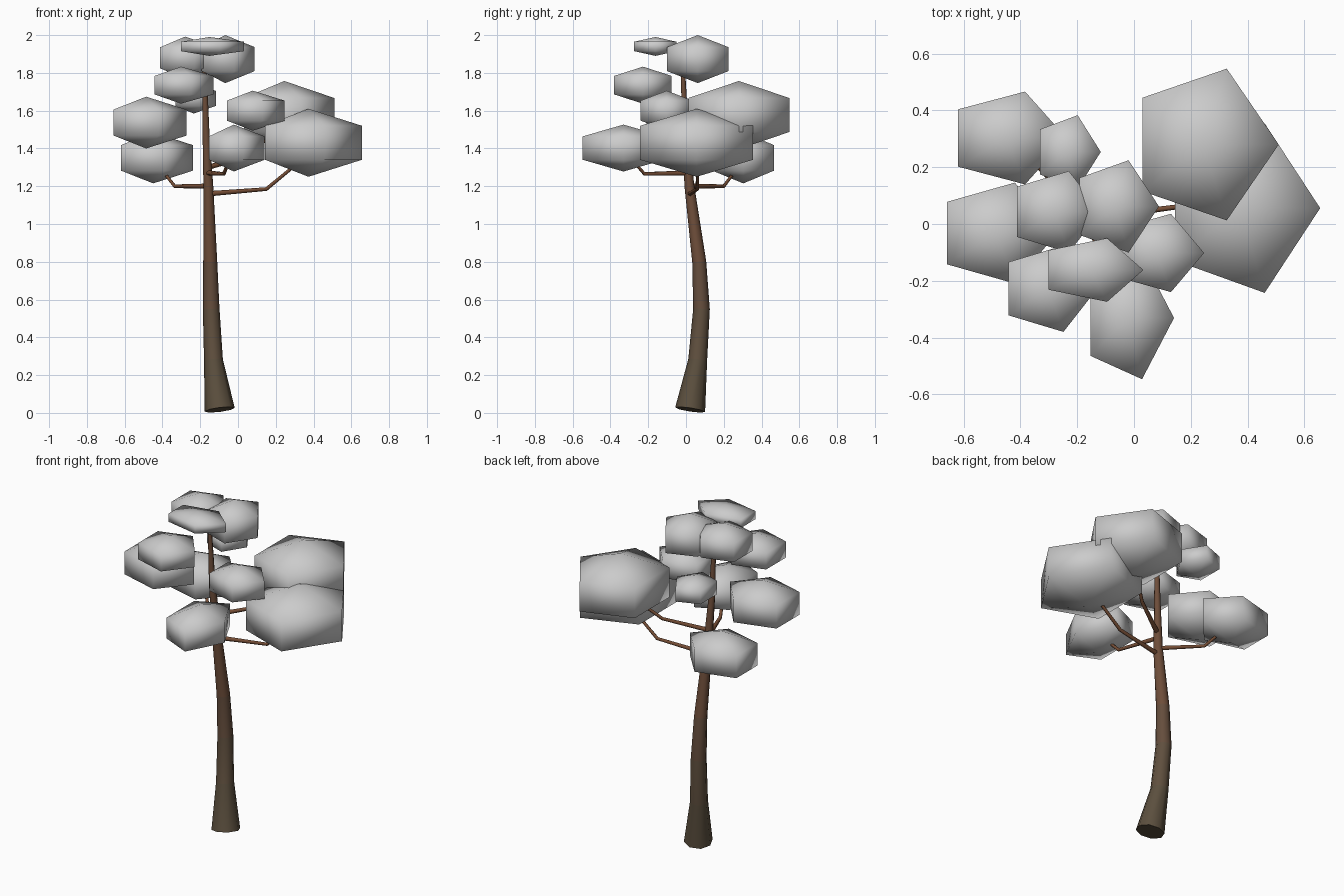
import bpy, bmesh
from math import sin, cos, pi
from mathutils import Vector

if "Cube" in bpy.data.objects:
    bpy.data.objects.remove(bpy.data.objects["Cube"])


def material(name, rgb):
    m = bpy.data.materials.new(name)
    m.diffuse_color = (*rgb, 1)
    m.use_nodes = True
    m.node_tree.nodes["Principled BSDF"].inputs["Base Color"].default_value = m.diffuse_color
    return m


def finish(bm, name, mats=()):
    bmesh.ops.recalc_face_normals(bm, faces=bm.faces)
    mesh = bpy.data.meshes.new(name)
    bm.to_mesh(mesh)
    bm.free()
    for m in mats:
        mesh.materials.append(m)
    obj = bpy.data.objects.new(name, mesh)
    bpy.context.collection.objects.link(obj)
    return obj


def tube(name, points, sides, mats):
    """Tapered tube through (x, y, z, radius), rings square to the path."""
    bm = bmesh.new()
    ctr = [Vector(p[:3]) for p in points]
    rings = []
    for i, c in enumerate(ctr):
        t = (ctr[min(i + 1, len(ctr) - 1)] - ctr[max(i - 1, 0)]).normalized()
        ref = Vector((1, 0, 0)) if abs(t.z) > 0.8 else Vector((0, 0, 1))
        u = (ref - t * ref.dot(t)).normalized()
        v = t.cross(u)
        r = points[i][3]
        rings.append([bm.verts.new(c + r * (u * cos(2 * pi * k / sides) + v * sin(2 * pi * k / sides)))
                      for k in range(sides)])
    for i, (a, b) in enumerate(zip(rings, rings[1:])):
        for k in range(sides):
            j = (k + 1) % sides
            f = bm.faces.new((a[k], a[j], b[j], b[k]))
            f.smooth = True
            f.material_index = min(i, len(mats) - 1)
    bm.faces.new(rings[0])
    bm.faces.new(rings[-1]).material_index = len(mats) - 1
    return finish(bm, name, mats)


def leaf_clump(name, centre, radii):
    """Five-sided low-poly ball: two aligned rings and two poles.
    Radii x and y are measured at the rings, z at the poles."""
    bm = bmesh.new()
    c = Vector(centre)
    rx, ry, rz = radii
    low, high = [[bm.verts.new(c + Vector((rx * cos(2 * pi * k / 5), ry * sin(2 * pi * k / 5), s * rz / 2)))
                  for k in range(5)] for s in (-1, 1)]
    bottom = bm.verts.new(c - Vector((0, 0, rz)))
    top = bm.verts.new(c + Vector((0, 0, rz)))
    for k in range(5):
        j = (k + 1) % 5
        bm.faces.new((low[k], low[j], high[j], high[k]))
        bm.faces.new((high[k], high[j], top))
        bm.faces.new((low[j], low[k], bottom))
    for f in bm.faces:
        f.smooth = True
    return finish(bm, name)


# Bark, greyer at the foot and redder higher up
bark = [material("bark_low", (0.105, 0.078, 0.048)),
        material("bark_mid_low", (0.115, 0.078, 0.048)),
        material("bark_mid", (0.13, 0.075, 0.046)),
        material("bark_high", (0.155, 0.075, 0.042))]
twig = [material("branch_bark", (0.18, 0.075, 0.036))]

# Trunk
tube("trunk", [(-0.097, 0.022, 0.017, 0.080), (-0.130, 0.062, 0.28, 0.050),
               (-0.142, 0.082, 0.55, 0.044), (-0.147, 0.070, 0.80, 0.037),
               (-0.157, 0.018, 1.20, 0.026), (-0.170, -0.004, 1.50, 0.018),
               (-0.178, -0.018, 1.87, 0.010)], 8, bark)

# Branches: start, elbow, tip inside a leaf clump
branches = {
    "right": [(-0.157, 0.02, 1.16), (0.15, 0.06, 1.185), (0.35, 0.06, 1.35)],
    "back_right": [(-0.160, 0.01, 1.30), (0.06, 0.14, 1.36), (0.22, 0.26, 1.52)],
    "back_left": [(-0.157, 0.02, 1.20), (-0.335, 0.20, 1.20), (-0.43, 0.29, 1.32)],
    "front": [(-0.160, 0.01, 1.27), (-0.075, -0.22, 1.265), (-0.03, -0.32, 1.38)],
}
for key, pts in branches.items():
    tube("branch_" + key, [(*p, r) for p, r in zip(pts, (0.014, 0.010, 0.008))], 6, twig)

# Leaf clumps: centre, radii
clumps = [
    ((0.373, 0.056, 1.430), (0.283, 0.314, 0.180)),
    ((0.245, 0.280, 1.577), (0.265, 0.281, 0.180)),
    ((-0.449, 0.303, 1.350), (0.211, 0.172, 0.135)),
    ((-0.486, -0.032, 1.537), (0.2145, 0.187, 0.137)),
    ((-0.235, 0.254, 1.665), (0.118, 0.136, 0.080)),
    ((-0.280, 0.043, 1.880), (0.163, 0.151, 0.112)),
    ((-0.067, 0.062, 1.873), (0.155, 0.171, 0.127)),
    ((-0.152, -0.162, 1.940), (0.185, 0.118, 0.050)),
    ((-0.302, -0.228, 1.735), (0.1725, 0.160, 0.098)),
    ((0.078, -0.102, 1.600), (0.169, 0.145, 0.106)),
    ((-0.022, -0.331, 1.402), (0.163, 0.227, 0.124)),
]
for i, (c, r) in enumerate(clumps, 1):
    leaf_clump(f"leaf_clump_{i}", c, r)
